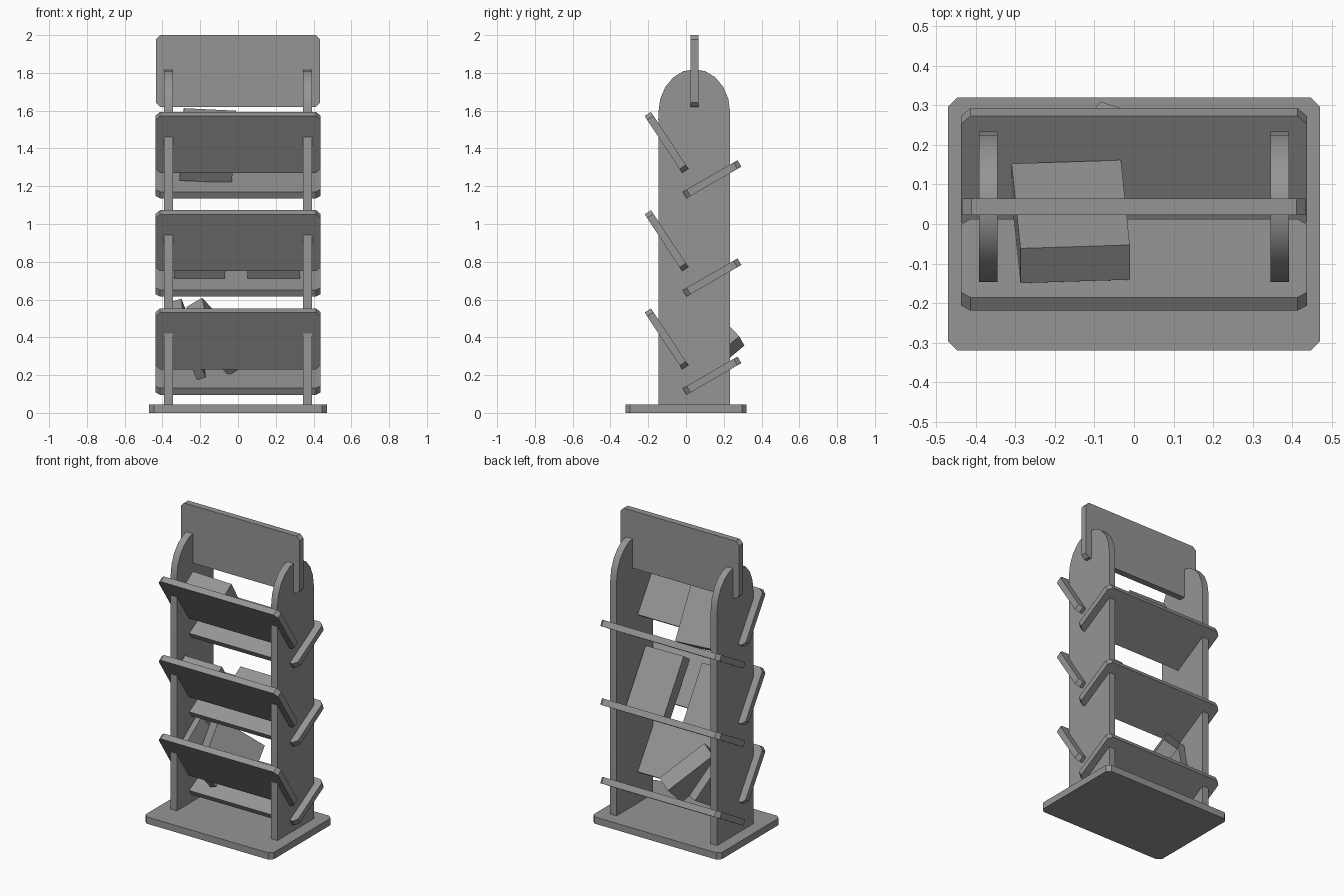
import bpy, bmesh
from math import radians, cos, sin, pi
from mathutils import Matrix, Vector

default_cube = bpy.data.objects.get("Cube")
if default_cube:
    bpy.data.objects.remove(default_cube, do_unlink=True)

grey = bpy.data.materials.new("mid grey")
grey.use_nodes = True
tone = (0.3, 0.3, 0.3, 1)
grey.diffuse_color = tone
grey.node_tree.nodes["Principled BSDF"].inputs["Base Color"].default_value = tone


def finish(name, bm):
    bmesh.ops.recalc_face_normals(bm, faces=bm.faces)
    mesh = bpy.data.meshes.new(name)
    bm.to_mesh(mesh)
    bm.free()
    mesh.materials.append(grey)
    obj = bpy.data.objects.new(name, mesh)
    bpy.context.collection.objects.link(obj)
    bpy.ops.object.select_all(action='DESELECT')
    obj.select_set(True)
    bpy.context.view_layer.objects.active = obj
    bpy.ops.object.shade_smooth_by_angle(angle=radians(30))
    return obj


def plate(name, outline, thick, matrix):
    """Extrude a flat outline, centred on its thickness."""
    bm = bmesh.new()
    face = bm.faces.new([bm.verts.new((x, y, -thick / 2)) for x, y in outline])
    out = bmesh.ops.extrude_face_region(bm, geom=[face])
    moved = [v for v in out["geom"] if isinstance(v, bmesh.types.BMVert)]
    bmesh.ops.translate(bm, verts=moved, vec=(0, 0, thick))
    bm.transform(matrix)
    return finish(name, bm)


def clipped_board(name, width, length, thick, centre, tilt, clip=0.024):
    """Rectangular board with clipped corners, tilted about x."""
    w, h = width / 2, length / 2
    outline = []
    for sx, sy in ((1, 1), (-1, 1), (-1, -1), (1, -1)):
        pair = [(sx * w, sy * (h - clip)), (sx * (w - clip), sy * h)]
        outline += pair if sx * sy > 0 else pair[::-1]
    turn = Matrix.Rotation(radians(tilt), 4, 'X')
    plate(name, outline, thick, Matrix.Translation(centre) @ turn)


def box(name, centre, size, axes):
    """Closed book as a box along three given directions."""
    bm = bmesh.new()
    bmesh.ops.create_cube(bm, size=1)
    frame = Matrix([a * s for a, s in zip(axes, size)]).transposed()
    bm.transform(Matrix.Translation(centre) @ frame.to_4x4())
    finish(name, bm)


LEAN = 123.4

# Base and top sign
clipped_board("base", 0.94, 0.64, 0.045, (0, 0, 0.0225), 0)
clipped_board("top_sign", 0.87, 0.38, 0.042, (0, 0.044, 1.81), 90)

# Arched side panels, each with a slot holding the sign
mid, half, spring, rise = 0.044, 0.19, 1.59, 0.23
arch = [(mid + half * cos(pi * i / 10), spring + rise * sin(pi * i / 10)) for i in range(11)]
slot = [(mid + 0.021, 1.815), (mid + 0.021, 1.62), (mid - 0.021, 1.62), (mid - 0.021, 1.815)]
side = ([(mid - half, 0.04), (mid + half, 0.04)] + arch[:5] + slot + arch[6:])
for name, x in (("left_panel", 0.368), ("right_panel", -0.368)):
    upright = Matrix(((0, 0, 1, x), (1, 0, 0, 0), (0, 1, 0, 0), (0, 0, 0, 1)))
    plate(name, side, 0.046, upright)

# Three tiers, each a leaning front board and a rear shelf
for i, tier in enumerate(("lower", "middle", "upper")):
    z = i * 0.52
    clipped_board(tier + "_front_board", 0.874, 0.36, 0.04, (0, -0.103, 0.392 + z), LEAN)
    clipped_board(tier + "_shelf", 0.874, 0.335, 0.04, (0, 0.138, 0.197 + z), 30)


# Books resting against the front boards
def leaning_book(name, centre, width, thick, twist):
    turn = Matrix.Rotation(radians(LEAN), 3, 'X') @ Matrix.Rotation(radians(twist), 3, 'Z')
    box(name, centre, (width, 0.39, thick), turn.col)


leaning_book("upper_book", (-0.16, 0.006, 1.415), 0.277, 0.105, -3.3)
leaning_book("middle_left_book", (0.19, 0.024, 0.885), 0.277, 0.08, -0.5)
leaning_book("middle_right_book", (-0.2, 0.008, 0.875), 0.27, 0.045, -1)


# Two tumbled books on the lower shelf, placed from one back corner
def tumbled_book(name, corner, across, along, size):
    t = Vector(across).normalized()
    l = Vector(along)
    l = (l - l.project(t)).normalized()
    w = t.cross(l)
    if w.y > 0:
        w = -w
    axes = (t, l, w)
    centre = Vector(corner) + sum((a * s / 2 for a, s in zip(axes, size)), Vector())
    box(name, centre, size, axes)


tumbled_book("thick_tumbled_book", (-0.19, 0.08, 0.61), (-0.083, 0.027, -0.05),
             (0.18, 0.205, -0.21), (0.1, 0.344, 0.25))
tumbled_book("thin_tumbled_book", (-0.3, 0.05, 0.605), (-0.93, 0.12, -0.3),
             (0.3, 0.5, -0.81), (0.05, 0.36, 0.25))
